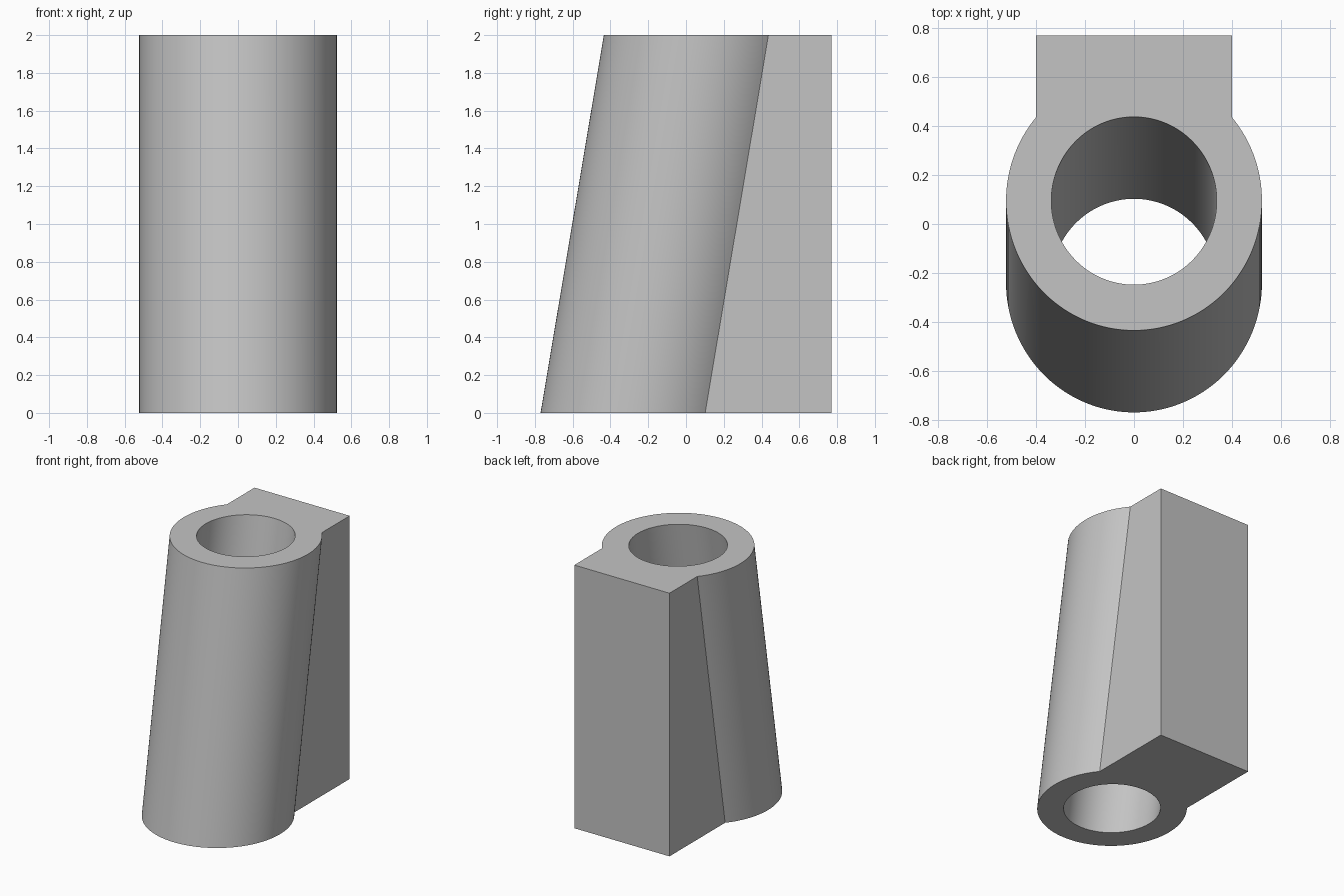
import bpy
import bmesh
import math

cube = bpy.data.objects.get("Cube")
if cube:
    bpy.data.objects.remove(cube, do_unlink=True)

HEIGHT = 2.0
OUTER = (0.523, 0.53)     # sleeve radii in x and y on a level cut
BORE = (0.338, 0.343)
HALF_WIDTH, BACK = 0.40, 0.77
ARC, REAR = 96, 32        # segments round the sleeve and across the block

grey = bpy.data.materials.new("plain grey")
grey.use_nodes = True
colour = (0.55, 0.55, 0.55, 1)
grey.diffuse_color = colour
grey.node_tree.nodes["Principled BSDF"].inputs["Base Color"].default_value = colour


def ellipse(radii, angle, cy):
    return radii[0] * math.cos(angle), cy + radii[1] * math.sin(angle)


def section(bm, z, cy):
    """Outer and bore loops of the level cut at height z."""
    join = math.acos(HALF_WIDTH / OUTER[0])
    outer, bore = [], []
    # Round front, from the left joint past the front to the right joint
    for i in range(ARC + 1):
        a = join - (math.pi + 2 * join) * i / ARC
        outer.append(bm.verts.new((*ellipse(OUTER, a, cy), z)))
        bore.append(bm.verts.new((*ellipse(BORE, a, cy), z)))
    # Straight back of the block, with the rear of the bore
    for i in range(REAR + 1):
        x = HALF_WIDTH * (2 * i / REAR - 1)
        a = math.pi - join - (math.pi - 2 * join) * (i + 1) / (REAR + 2)
        outer.append(bm.verts.new((x, BACK, z)))
        bore.append(bm.verts.new((*ellipse(BORE, a, cy), z)))
    return outer, bore


# Leaning sleeve merged with an upright mounting block
bm = bmesh.new()
low_out, low_in = section(bm, 0, -0.24)
top_out, top_in = section(bm, HEIGHT, 0.095)
for a, b in ((low_out, top_out), (top_out, top_in), (top_in, low_in), (low_in, low_out)):
    for i in range(len(a)):
        j = (i + 1) % len(a)
        bm.faces.new((a[i], a[j], b[j], b[i]))
bmesh.ops.recalc_face_normals(bm, faces=bm.faces)

# Merge the strips of the flat back into one face
back_edges = [e for e in bm.edges
              if all(abs(v.co.y - BACK) < 1e-4 for v in e.verts)
              and abs(e.verts[0].co.x - e.verts[1].co.x) < 1e-4
              and abs(e.verts[0].co.x) < HALF_WIDTH - 0.001]
bmesh.ops.dissolve_edges(bm, edges=back_edges, use_verts=False)

mesh = bpy.data.meshes.new("leaning_sleeve_block")
bm.to_mesh(mesh)
bm.free()
mesh.materials.append(grey)
body = bpy.data.objects.new("leaning_sleeve_block", mesh)
bpy.context.collection.objects.link(body)

bpy.ops.object.select_all(action="DESELECT")
body.select_set(True)
bpy.context.view_layer.objects.active = body
bpy.ops.object.shade_smooth_by_angle(angle=math.radians(30))
